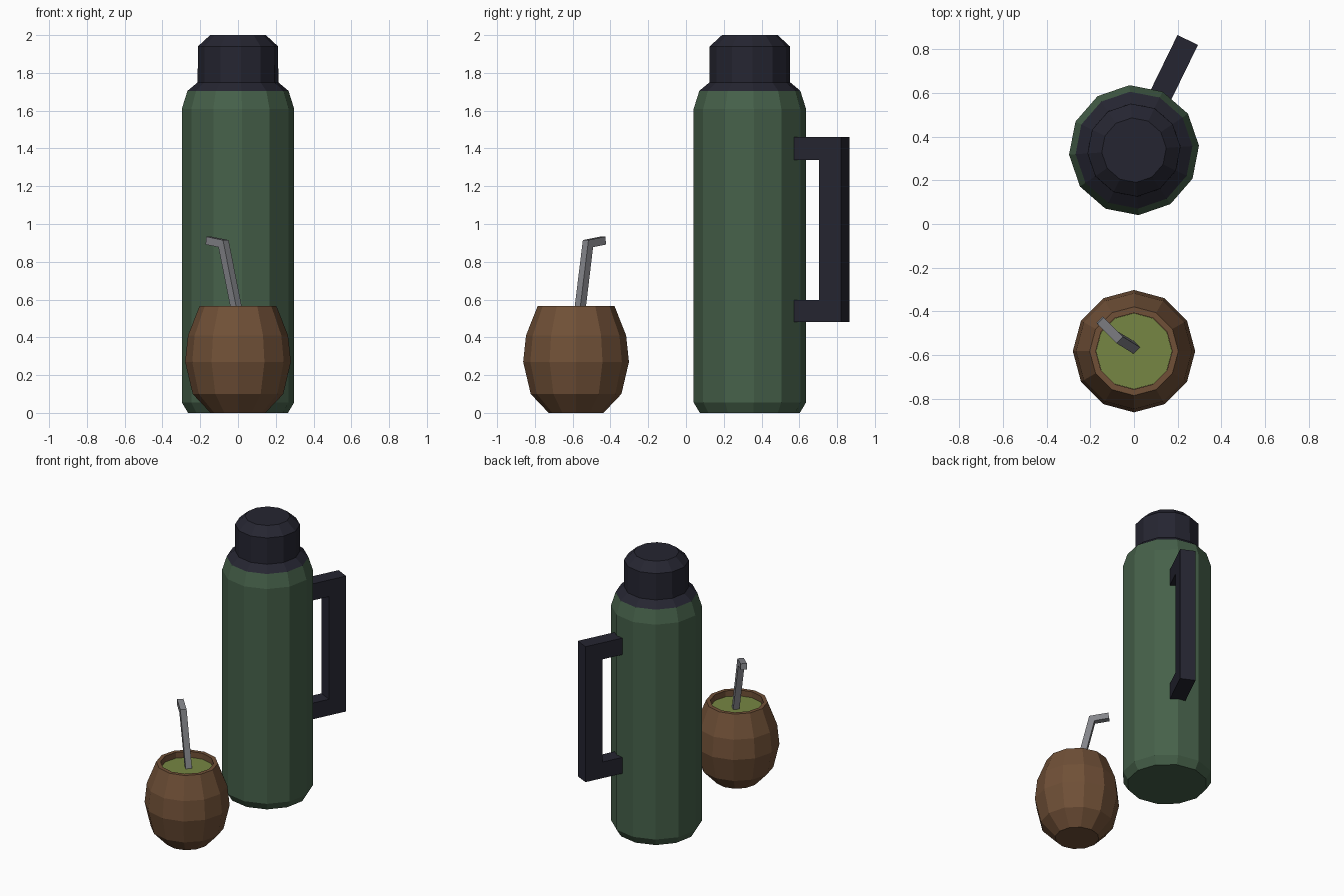
import bpy, bmesh, math
from mathutils import Vector, Matrix

cube = bpy.data.objects.get("Cube")
if cube:
    bpy.data.objects.remove(cube)


def material(name, *srgb):
    lin = [((c / 255 + 0.055) / 1.055) ** 2.4 for c in srgb] + [1.0]
    m = bpy.data.materials.new(name)
    m.use_nodes = True
    m.diffuse_color = lin
    m.node_tree.nodes["Principled BSDF"].inputs["Base Color"].default_value = lin
    return m


green = material("bottle green", 70, 97, 74)
dark = material("dark plastic", 37, 37, 49)
brown = material("gourd brown", 112, 80, 55)
leaf = material("tea green", 118, 134, 67)
steel = material("steel grey", 132, 133, 138)


def finish(name, bm, mat):
    bmesh.ops.recalc_face_normals(bm, faces=bm.faces[:])
    mesh = bpy.data.meshes.new(name)
    bm.to_mesh(mesh)
    bm.free()
    mesh.materials.append(mat)
    ob = bpy.data.objects.new(name, mesh)
    bpy.context.collection.objects.link(ob)
    return ob


def loft(name, rings, mat):
    """Skin a list of point rings and cap both ends."""
    bm = bmesh.new()
    loops = [[bm.verts.new(p) for p in ring] for ring in rings]
    n = len(loops[0])
    for a, b in zip(loops, loops[1:]):
        for i in range(n):
            j = (i + 1) % n
            bm.faces.new((a[i], a[j], b[j], b[i]))
    bm.faces.new(loops[0][::-1])
    bm.faces.new(loops[-1])
    return finish(name, bm, mat)


def lathe(name, profile, centre_y, turn, mat, sides=12):
    angles = [math.radians(turn) + math.tau * i / sides for i in range(sides)]
    rings = [[(r * math.cos(a), centre_y + r * math.sin(a), z) for a in angles]
             for r, z in profile]
    return loft(name, rings, mat)


# Bottle and its stepped lid
BOTTLE_Y, GOURD_Y = 0.338, -0.582
lathe("bottle_body", [(0.265, 0), (0.298, 0.055), (0.298, 1.61), (0.268, 1.705)],
      BOTTLE_Y, 4, green)
lathe("bottle_lid", [(0.268, 1.705), (0.214, 1.75), (0.213, 1.94), (0.148, 2.0)],
      BOTTLE_Y, 4, dark)

# Handle: bracket outline extruded sideways, then turned to its direction
outline = [(0.27, 0.48), (0.561, 0.48), (0.561, 1.46), (0.27, 1.46),
           (0.27, 1.34), (0.433, 1.34), (0.433, 0.597), (0.27, 0.597)]
handle = loft("bottle_handle", [[(d, w, z) for d, z in outline] for w in (-0.052, 0.052)], dark)
handle.data.transform(Matrix.Translation((0, BOTTLE_Y, 0))
                      @ Matrix.Rotation(math.radians(64), 4, "Z"))

# Gourd cup with an open, hollow rim
lathe("gourd_cup", [(0.145, 0), (0.24, 0.1), (0.28, 0.27), (0.265, 0.41),
                    (0.203, 0.567), (0.175, 0.567), (0.175, 0.5)], GOURD_Y, 0, brown)
lathe("tea_surface", [(0.174, 0.505), (0.174, 0.525)], GOURD_Y, 0, leaf)

# Straw: square tube with a mitred bend
path = [Vector(p) for p in ((0.002, -0.567, 0.5), (-0.077, -0.519, 0.896),
                            (-0.155, -0.44, 0.912))]
half = 0.021
side = Vector((1, 1, 0)).normalized()
d1 = (path[1] - path[0]).normalized()
d2 = (path[2] - path[1]).normalized()
n1, n2 = side.cross(d1).normalized(), side.cross(d2).normalized()
mitre = (n1 + n2) / (1 + n1.dot(n2))
rings = [[p + half * (s * side + t * n) for s, t in ((-1, -1), (1, -1), (1, 1), (-1, 1))]
         for p, n in zip(path, (n1, mitre, n2))]
loft("straw", rings, steel)
